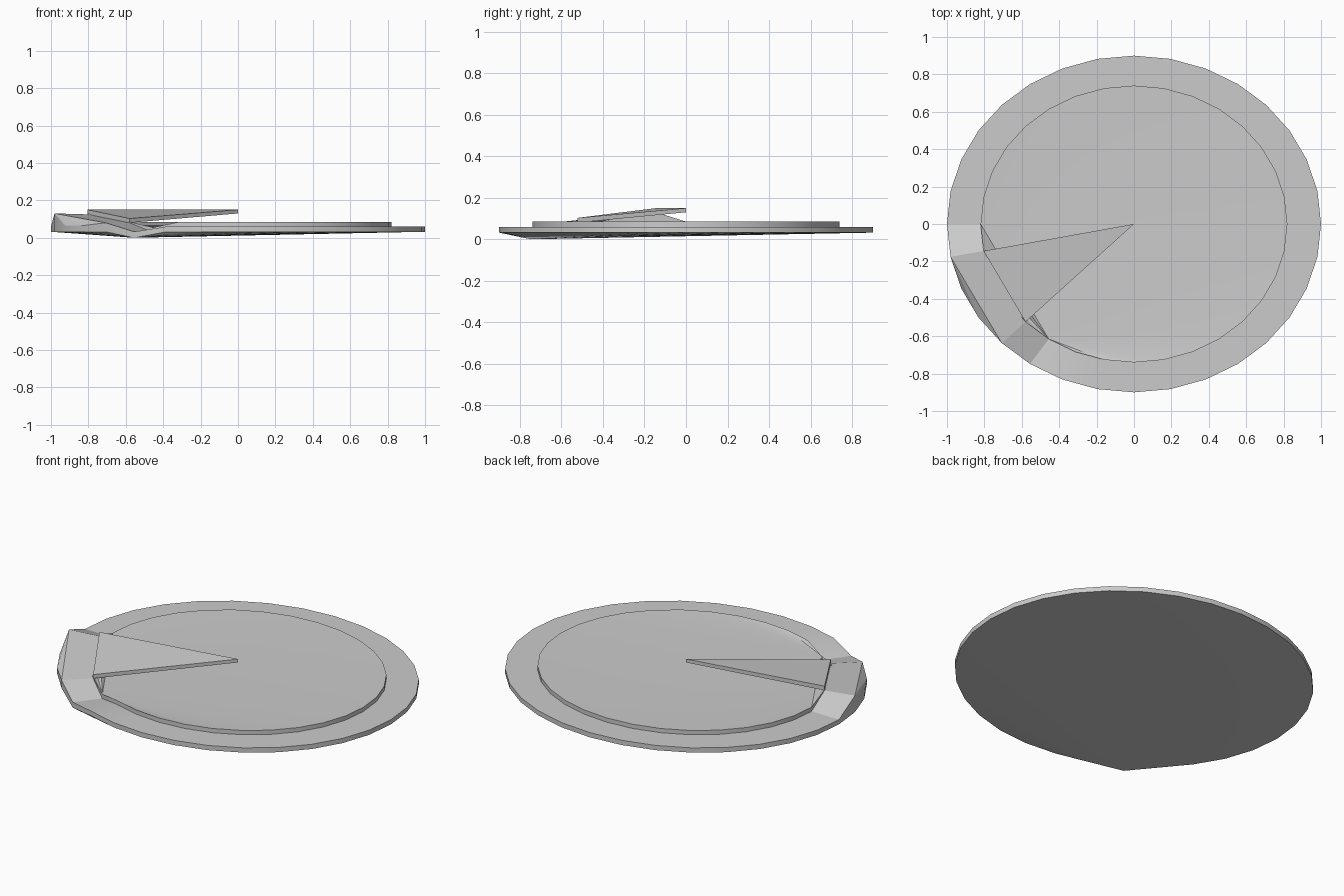
import bpy, bmesh, math

if "Cube" in bpy.data.objects:
    bpy.data.objects.remove(bpy.data.objects["Cube"])

N = 32
LOW = 21                                     # segment that sags to the ground
RIM_TOP = {17: 0.13, 18: 0.065, 19: 0.065, 20: 0.08, LOW: 0.032}
DISC_TOP = {17: 0.13, 20: 0.085, LOW: 0.055}
DISC_FOOT = {17: 0.125, 20: 0.08, LOW: 0.03}


def pt(i, rx, ry, z):
    a = 2 * math.pi * i / N
    return (rx * math.cos(a), ry * math.sin(a), z)


def finish(bm, name):
    bmesh.ops.recalc_face_normals(bm, faces=bm.faces)
    me = bpy.data.meshes.new(name)
    bm.to_mesh(me)
    bm.free()
    ob = bpy.data.objects.new(name, me)
    bpy.context.collection.objects.link(ob)
    bpy.ops.object.select_all(action='DESELECT')
    ob.select_set(True)
    bpy.context.view_layer.objects.active = ob
    bpy.ops.object.shade_smooth_by_angle(angle=math.radians(20))
    return ob


def ring(bm, rx, ry, z, special):
    return [bm.verts.new(pt(i, rx, ry, special.get(i, z))) for i in range(N)]


def fan(bm, r):
    # cap a ring with triangles spreading from the sagging corner
    for k in range(1, N - 1):
        bm.faces.new((r[LOW], r[(LOW + k) % N], r[(LOW + k + 1) % N]))


# round plate: underside, rim and raised middle
bm = bmesh.new()
rings = [ring(bm, 1, 0.9, 0.032, {LOW: 0.0}),
         ring(bm, 1, 0.9, 0.06, RIM_TOP),
         ring(bm, 0.82, 0.74, 0.06, DISC_FOOT),
         ring(bm, 0.82, 0.74, 0.085, DISC_TOP)]
for a, b in zip(rings, rings[1:]):
    for i in range(N):
        j = (i + 1) % N
        bm.faces.new((a[i], a[j], b[j], b[i]))
fan(bm, rings[0])
fan(bm, rings[-1])
finish(bm, "round_plate")

# lifted slice: thin tilted wedge
bm = bmesh.new()
top = [bm.verts.new(p) for p in ((0, 0, 0.15), pt(17, 0.82, 0.74, 0.15), pt(20, 0.82, 0.74, 0.103))]
low = [bm.verts.new(p) for p in ((0, 0, 0.13), pt(17, 0.82, 0.74, 0.125), pt(20, 0.82, 0.74, 0.08))]
bm.faces.new(top)
bm.faces.new(low)
for i in range(3):
    j = (i + 1) % 3
    bm.faces.new((top[i], top[j], low[j], low[i]))
finish(bm, "slice_wedge")

# outer crust of the slice, dropping to the plate edge
bm = bmesh.new()
inner = [bm.verts.new(pt(i, 0.82, 0.74, DISC_FOOT[i])) for i in (17, 20)]
outer = [bm.verts.new(pt(i, 1, 0.9, RIM_TOP[i])) for i in (17, 18, 19, 20)]
bm.faces.new((inner[0], outer[0], outer[3], inner[1]))
bm.faces.new((outer[0], outer[1], outer[2]))
bm.faces.new((outer[0], outer[2], outer[3]))
finish(bm, "slice_crust")
